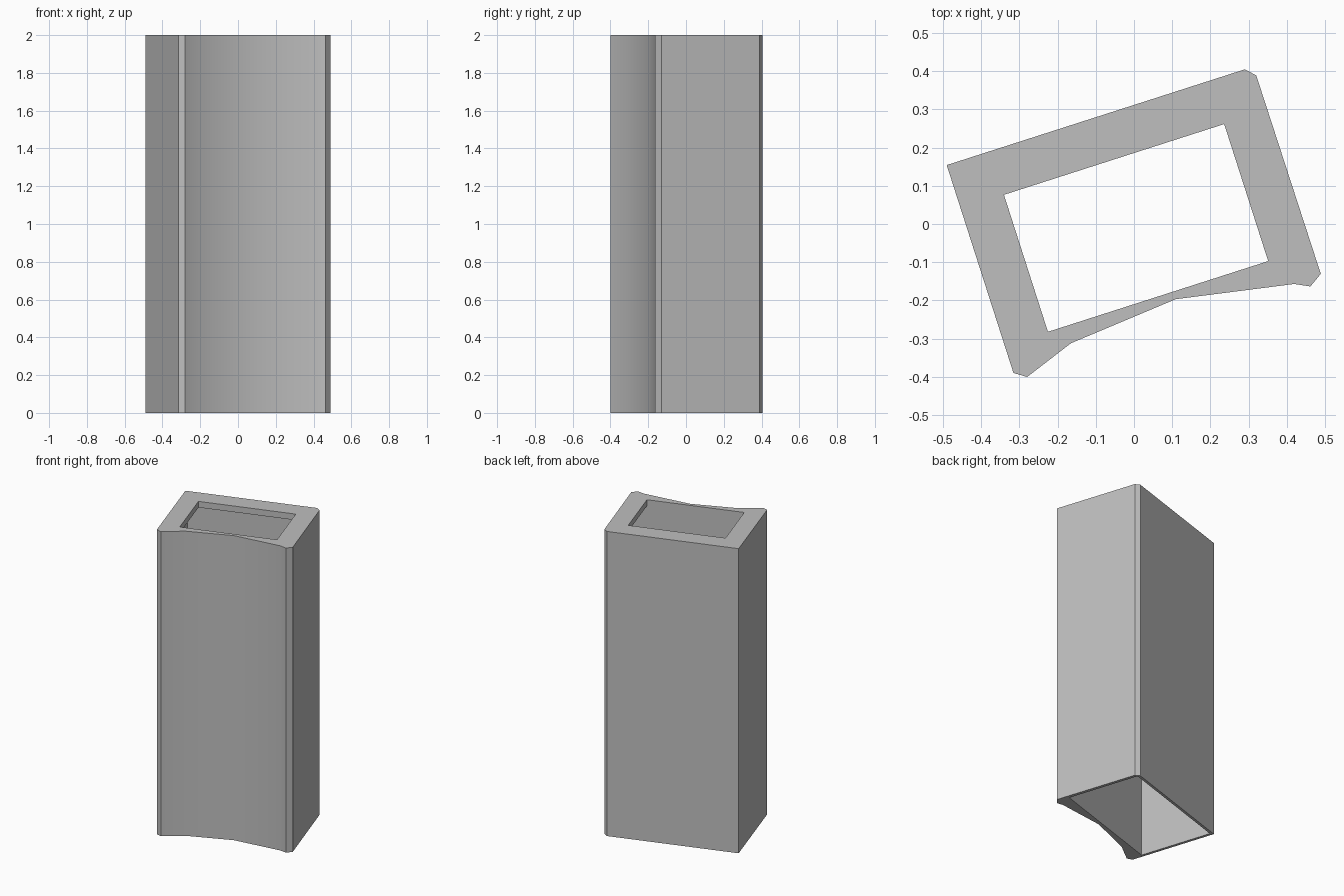
import bpy
import bmesh
import math
from mathutils import Matrix

cube = bpy.data.objects.get("Cube")
if cube:
    bpy.data.objects.remove(cube, do_unlink=True)

HEIGHT = 2.0
LIP = 0.04           # thickness of the rim around the top opening
TURN = math.radians(17.8)

# Outer profile, squared to its own axes, with a hollowed front
outer = [(-0.42, 0.297), (-0.42, -0.275), (-0.389, -0.296), (-0.253, -0.247),
         (0.044, -0.221), (0.352, -0.278), (0.39, -0.297), (0.426, -0.274),
         (0.424, 0.273), (0.4, 0.297)]


def rectangle(x0, x1, y0, y1):
    """Corners: front left, front right, back right, back left."""
    return [(x0, y0), (x1, y0), (x1, y1), (x0, y1)]


opening = rectangle(-0.301, 0.305, -0.2, 0.177)
cavity = rectangle(-0.402, 0.405, -0.2, 0.28)

bm = bmesh.new()


def ring(points, z):
    return [bm.verts.new((x, y, z)) for x, y in points]


def walls(low, high):
    for i in range(len(low)):
        j = (i + 1) % len(low)
        bm.faces.new((low[i], low[j], high[j], high[i]))


def cap(*loops):
    """Fill the flat area between two closed loops."""
    edges = []
    for loop in loops:
        for i, v in enumerate(loop):
            w = loop[(i + 1) % len(loop)]
            edges.append(bm.edges.get((v, w)) or bm.edges.new((v, w)))
    bmesh.ops.triangle_fill(bm, edges=edges, use_beauty=True, normal=(0, 0, 1))


# Outer shell
out_low, out_high = ring(outer, 0), ring(outer, HEIGHT)
walls(out_low, out_high)

# Narrow opening through the top lip
open_low, open_high = ring(opening, HEIGHT - LIP), ring(opening, HEIGHT)
walls(open_low, open_high)

# Wider cavity below, flush with the opening at the front
cav_low, cav_high = ring(cavity, 0), ring(cavity, HEIGHT - LIP)
for i in range(1, 4):
    j = (i + 1) % 4
    bm.faces.new((cav_low[i], cav_low[j], cav_high[j], cav_high[i]))
bm.faces.new((cav_low[0], cav_low[1], cav_high[1],
              open_low[1], open_low[0], cav_high[0]))

# Underside of the lip
bm.faces.new((cav_high[0], open_low[0], open_low[3], open_low[2],
              open_low[1], cav_high[1], cav_high[2], cav_high[3]))

# Flat top and bottom rims
cap(out_high, open_high)
cap(out_low, cav_low)

bmesh.ops.recalc_face_normals(bm, faces=bm.faces)
bm.transform(Matrix.Rotation(TURN, 4, 'Z'))

mesh = bpy.data.meshes.new("hollow_column")
bm.to_mesh(mesh)
bm.free()
column = bpy.data.objects.new("hollow_column", mesh)
bpy.context.collection.objects.link(column)

# Plain grey
grey = bpy.data.materials.new("grey")
grey.use_nodes = True
color = (0.52, 0.52, 0.52, 1)
grey.diffuse_color = color
grey.node_tree.nodes["Principled BSDF"].inputs["Base Color"].default_value = color
mesh.materials.append(grey)

# Soft shading along the hollow, crisp corners elsewhere
bpy.ops.object.select_all(action='DESELECT')
column.select_set(True)
bpy.context.view_layer.objects.active = column
bpy.ops.object.shade_smooth_by_angle(angle=math.radians(30))
